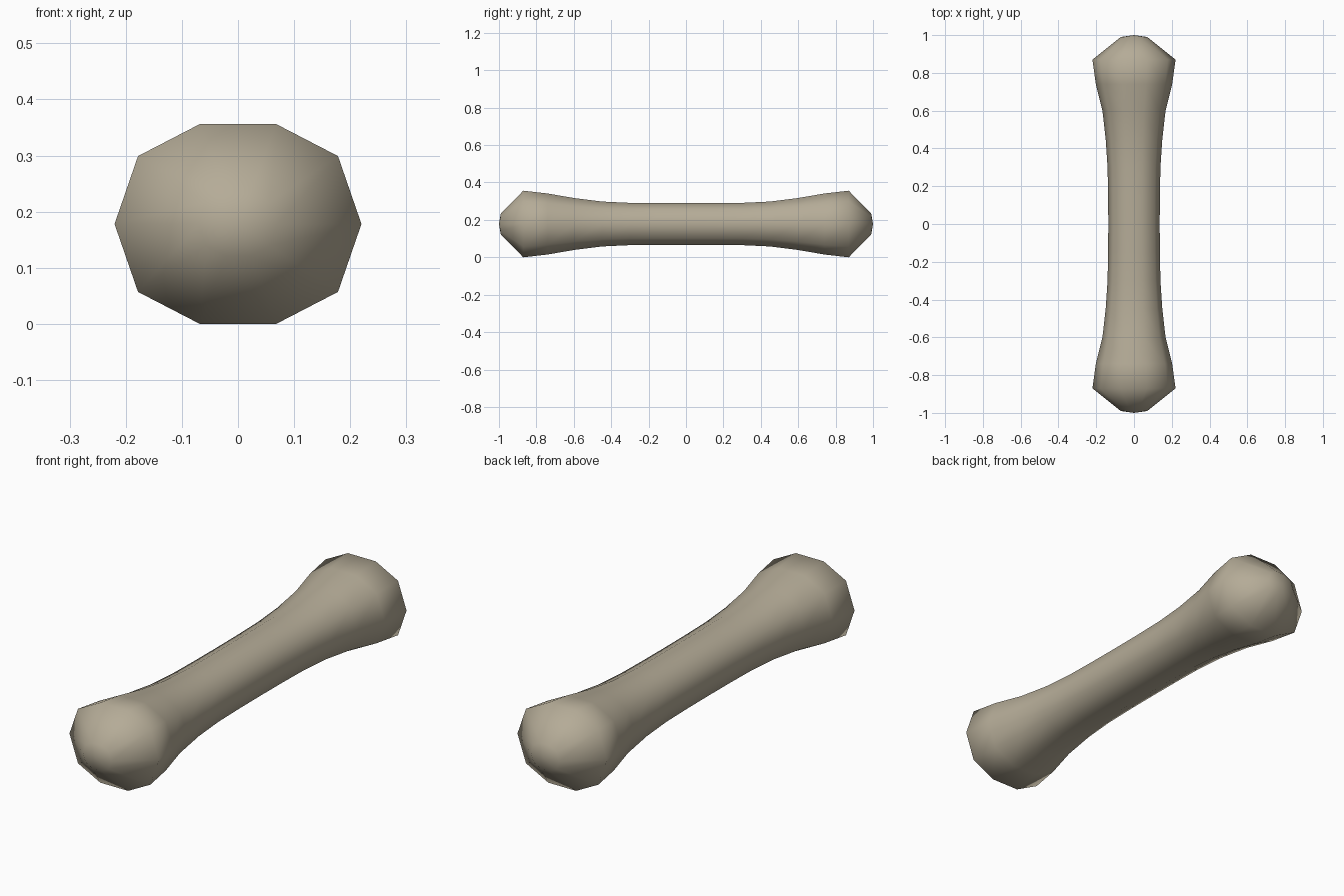
import bpy, bmesh

cube = bpy.data.objects.get("Cube")
if cube:
    bpy.data.objects.remove(cube)

# Bone colour
mat = bpy.data.materials.new("dull bone")
mat.use_nodes = True
colour = (0.46, 0.41, 0.31, 1)
mat.diffuse_color = colour
mat.node_tree.nodes["Principled BSDF"].inputs["Base Color"].default_value = colour

# Ten-sided cross-section, slightly flattened above and below
quarter = [(1, 0), (0.81, 0.68), (0.31, 1)]
top = quarter + [(-x, z) for x, z in reversed(quarter)]
section = top + [(x, -z) for x, z in reversed(top[1:-1])]

# Half profile from the middle to the tip: y, half width, half height
half = [(0.0, 0.136, 0.112), (0.15, 0.137, 0.112), (0.3, 0.14, 0.113),
        (0.45, 0.15, 0.12), (0.6, 0.167, 0.139), (0.74, 0.202, 0.163),
        (0.87, 0.22, 0.178), (0.99, 0.07, 0.057)]
profile = [(-y, w, h) for y, w, h in reversed(half[1:])] + half
mid_z = 0.178

# Loft the shaft and both knobs as one skin
bm = bmesh.new()
rings = [[bm.verts.new((w * x, y, mid_z + h * z)) for x, z in section]
         for y, w, h in profile]
n = len(section)
for a, b in zip(rings, rings[1:]):
    for i in range(n):
        j = (i + 1) % n
        bm.faces.new((a[i], a[j], b[j], b[i]))

# Shallow domed tips
for ring, y in ((rings[0], -1), (rings[-1], 1)):
    tip = bm.verts.new((0, y, mid_z))
    for i in range(n):
        bm.faces.new((ring[i], ring[(i + 1) % n], tip))
bmesh.ops.recalc_face_normals(bm, faces=bm.faces)
for f in bm.faces:
    f.smooth = True

mesh = bpy.data.meshes.new("bone")
bm.to_mesh(mesh)
bm.free()
mesh.materials.append(mat)
bpy.context.collection.objects.link(bpy.data.objects.new("bone", mesh))
